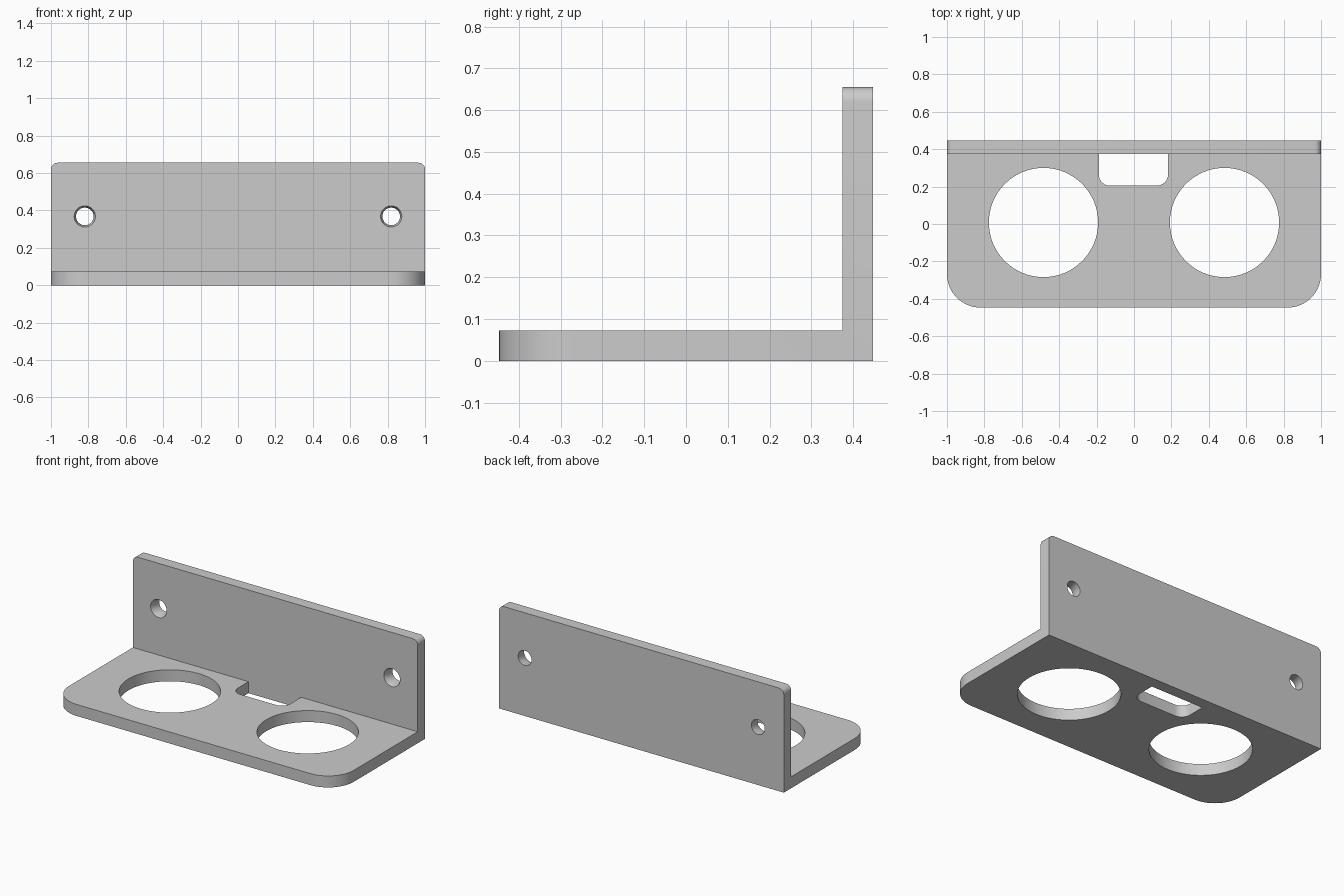
import bpy, bmesh, math
from mathutils import Matrix, Vector

HALF_X, HALF_Y, HEIGHT, THICK = 1.0, 0.447, 0.655, 0.073
WALL_FRONT = HALF_Y - THICK

if "Cube" in bpy.data.objects:
    bpy.data.objects.remove(bpy.data.objects["Cube"])

grey = bpy.data.materials.new("light grey")
grey.use_nodes = True
grey.diffuse_color = (0.6, 0.6, 0.6, 1)
grey.node_tree.nodes["Principled BSDF"].inputs["Base Color"].default_value = (0.6, 0.6, 0.6, 1)


def make_object(name, bm):
    bmesh.ops.recalc_face_normals(bm, faces=bm.faces)
    mesh = bpy.data.meshes.new(name)
    bm.to_mesh(mesh)
    bm.free()
    mesh.materials.append(grey)
    obj = bpy.data.objects.new(name, mesh)
    bpy.context.collection.objects.link(obj)
    return obj


def round_edges(bm, rule, radius, segments):
    edges = [e for e in bm.edges
             if rule((e.verts[0].co + e.verts[1].co) / 2,
                     (e.verts[1].co - e.verts[0].co).normalized())]
    bmesh.ops.bevel(bm, geom=edges, offset=radius, segments=segments,
                    profile=0.5, affect='EDGES')


def round_cutter(name, centre, r1, r2, depth, rotation=Matrix()):
    bm = bmesh.new()
    bmesh.ops.create_cone(bm, cap_ends=True, segments=64, radius1=r1, radius2=r2,
                          depth=depth, matrix=Matrix.Translation(centre) @ rotation)
    return make_object(name, bm)


# L-shaped bracket: shelf and back wall extruded across the width
bm = bmesh.new()
profile = [(-HALF_Y, 0), (HALF_Y, 0), (HALF_Y, HEIGHT),
           (WALL_FRONT, HEIGHT), (WALL_FRONT, THICK), (-HALF_Y, THICK)]
face = bm.faces.new([bm.verts.new((-HALF_X, y, z)) for y, z in profile])
side = bmesh.ops.extrude_face_region(bm, geom=[face])
bmesh.ops.translate(bm, vec=(2 * HALF_X, 0, 0),
                    verts=[v for v in side["geom"] if isinstance(v, bmesh.types.BMVert)])

# Rounded front corners of the shelf and top corners of the wall
round_edges(bm, lambda mid, d: abs(d.z) > 0.9 and mid.y < -0.4, 0.18, 16)
round_edges(bm, lambda mid, d: abs(d.y) > 0.9 and mid.z > HEIGHT - 0.01, 0.035, 8)
bracket = make_object("shelf_bracket", bm)

# Cable slot against the wall, rounded at its front corners
bm = bmesh.new()
slot_front = 0.205
bmesh.ops.create_cube(bm, size=1)
bmesh.ops.scale(bm, vec=(0.37, WALL_FRONT - slot_front, 0.2), verts=bm.verts)
bmesh.ops.translate(bm, vec=(-0.003, (WALL_FRONT + slot_front) / 2, 0.04), verts=bm.verts)
round_edges(bm, lambda mid, d: abs(d.z) > 0.9 and mid.y < 0.25, 0.06, 8)
cutters = [make_object("slot_cutter", bm)]

# Large shelf holes and countersunk screw holes, mirrored left and right
to_back = Matrix.Rotation(-math.pi / 2, 4, 'X')
for s in (-1, 1):
    cutters += [
        round_cutter("cup_cutter", Vector((s * 0.484, 0.008, 0.04)), 0.292, 0.292, 0.2),
        round_cutter("screw_cutter", Vector((s * 0.819, 0.41, 0.368)), 0.047, 0.047, 0.2, to_back),
        round_cutter("countersink_cutter", Vector((s * 0.819, WALL_FRONT + 0.01, 0.368)),
                     0.06, 0.047, 0.04, to_back),
    ]

bpy.ops.object.select_all(action='DESELECT')
bpy.context.view_layer.objects.active = bracket
bracket.select_set(True)
for cutter in cutters:
    cutter.hide_render = True
    mod = bracket.modifiers.new(cutter.name, 'BOOLEAN')
    mod.operation, mod.solver, mod.object = 'DIFFERENCE', 'EXACT', cutter
    bpy.ops.object.modifier_apply(modifier=mod.name)
    bpy.data.objects.remove(cutter)

bpy.ops.object.shade_smooth_by_angle(angle=math.radians(30))
